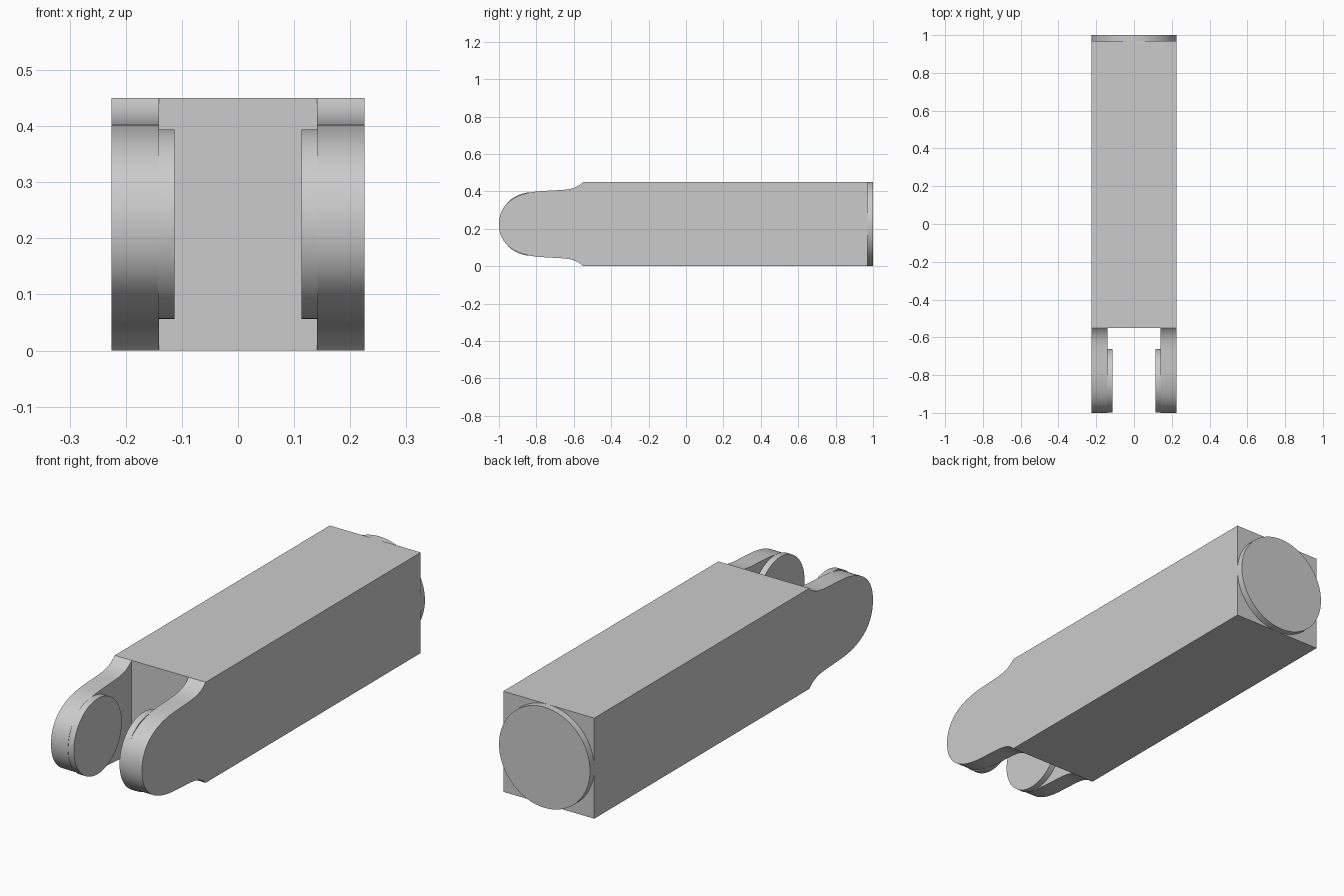
import bpy
import bmesh
import math
from mathutils import Matrix, Vector
from mathutils.geometry import interpolate_bezier

if "Cube" in bpy.data.objects:
    bpy.data.objects.remove(bpy.data.objects["Cube"])

HALF = 0.225       # half width and half height of the bar
SHOULDER = -0.55   # where the bar ends and the fork begins
BACK = 0.97        # rear face of the bar
ARM_IN = 0.141     # inner face of the fork arms

grey = bpy.data.materials.new("light grey")
grey.use_nodes = True
grey.diffuse_color = (0.6, 0.6, 0.6, 1)
grey.node_tree.nodes["Principled BSDF"].inputs["Base Color"].default_value = (0.6, 0.6, 0.6, 1)


def make_object(name, bm):
    bmesh.ops.recalc_face_normals(bm, faces=bm.faces)
    mesh = bpy.data.meshes.new(name)
    bm.to_mesh(mesh)
    bm.free()
    mesh.materials.append(grey)
    obj = bpy.data.objects.new(name, mesh)
    bpy.context.collection.objects.link(obj)
    return obj


def smooth(obj):
    bpy.ops.object.select_all(action='DESELECT')
    obj.select_set(True)
    bpy.context.view_layer.objects.active = obj
    bpy.ops.object.shade_smooth_by_angle(angle=math.radians(30))


def disc(name, radius, depth, centre, axis):
    bm = bmesh.new()
    turn = Vector((0, 0, 1)).rotation_difference(Vector(axis)).to_matrix().to_4x4()
    bmesh.ops.create_cone(bm, cap_ends=True, segments=96, radius1=radius, radius2=radius,
                          depth=depth, matrix=Matrix.Translation(centre) @ turn)
    smooth(make_object(name, bm))


# Side outline: concave shoulder running into a rounded nose, mirrored in height
def bezier(points, steps):
    return interpolate_bezier(*[Vector(p) for p in points], steps)


shoulder = bezier([(SHOULDER, 0.225), (-0.6, 0.175), (-0.66, 0.185), (-0.76, 0.177)], 16)
nose = bezier([(-0.76, 0.177), (-0.92, 0.17), (-1, 0.105), (-1, 0)], 28)
upper = [Vector((BACK, HALF))] + [p.to_2d() for p in shoulder + nose[1:]]
outline = upper + [Vector((p.x, -p.y)) for p in reversed(upper[:-1])]

# Bar with fork arms, extruded across the width
bm = bmesh.new()
side = bm.faces.new([bm.verts.new((-HALF, p.x, HALF + p.y)) for p in outline])
extruded = bmesh.ops.extrude_face_region(bm, geom=[side])["geom"]
bmesh.ops.translate(bm, vec=(2 * HALF, 0, 0),
                    verts=[v for v in extruded if isinstance(v, bmesh.types.BMVert)])
if side.is_valid and len(side.edges[0].link_faces) > 2:
    bm.faces.remove(side)
bar = make_object("forked_bar", bm)

# Slot between the arms
bm = bmesh.new()
bmesh.ops.create_cube(bm, size=1, matrix=Matrix.Translation((0, SHOULDER - 0.5, HALF))
                      @ Matrix.Diagonal((2 * ARM_IN, 1, 1, 1)))
cutter = make_object("slot_cutter", bm)
cutter.hide_render = True
cut = bar.modifiers.new("slot", 'BOOLEAN')
cut.operation = 'DIFFERENCE'
cut.solver = 'EXACT'
cut.object = cutter
bpy.ops.object.select_all(action='DESELECT')
bar.select_set(True)
bpy.context.view_layer.objects.active = bar
bpy.ops.object.modifier_apply(modifier=cut.name)
bpy.data.objects.remove(cutter)
smooth(bar)

# Round bosses on the inner faces of the arms
for name, sign in (("left_boss", 1), ("right_boss", -1)):
    disc(name, 0.169, 0.03, (sign * 0.128, -0.83, HALF), (1, 0, 0))

# Round plate on the rear face
disc("rear_disc", HALF, 0.03, (0, BACK + 0.015, HALF), (0, 1, 0))
